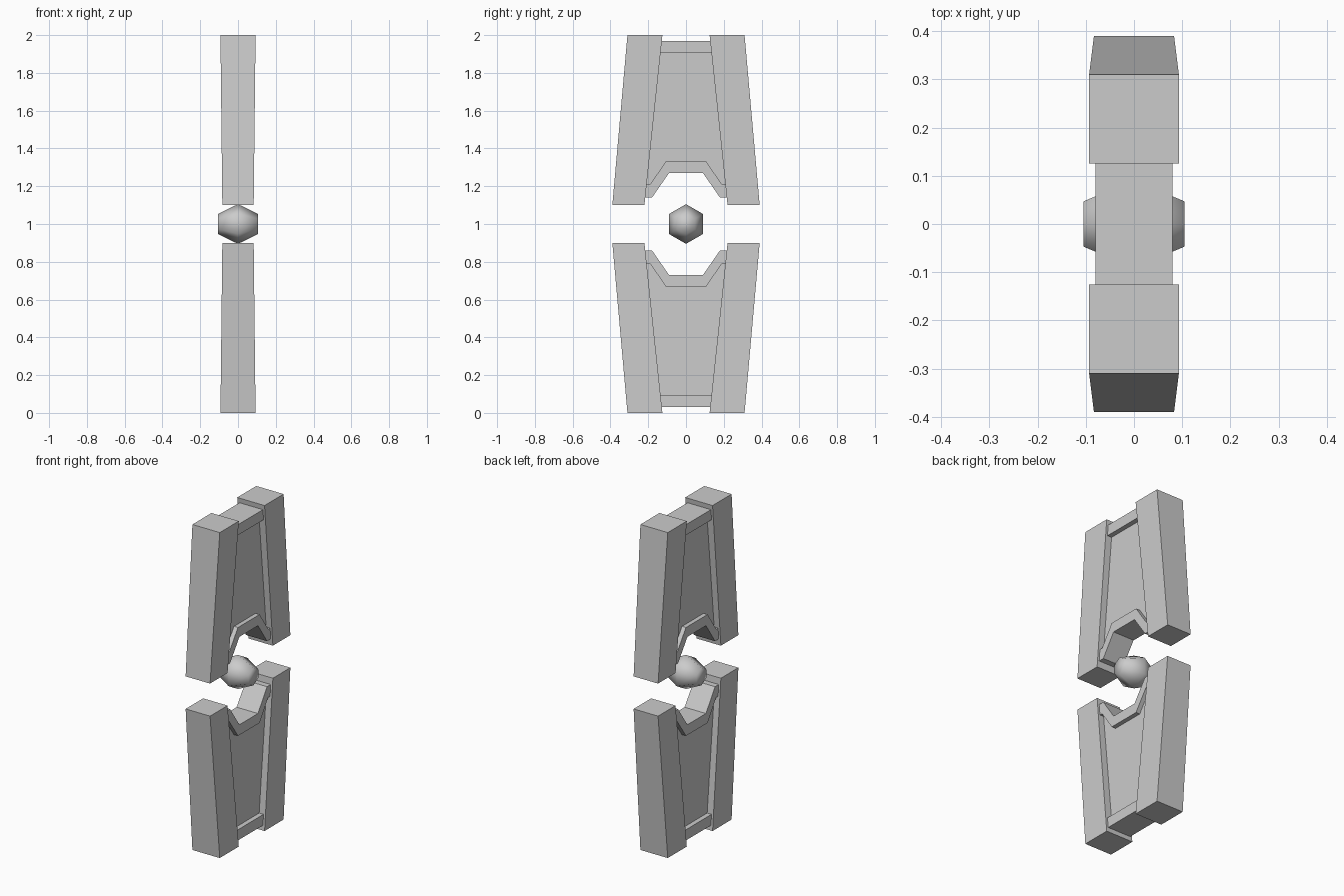
import bpy, bmesh
from math import cos, sin, pi

if "Cube" in bpy.data.objects:
    bpy.data.objects.remove(bpy.data.objects["Cube"])

# All parts are modelled around the centre point (z = 1) and mirrored from the upper half.

def finish(name, bm):
    bmesh.ops.recalc_face_normals(bm, faces=bm.faces)
    mesh = bpy.data.meshes.new(name)
    bm.to_mesh(mesh)
    bm.free()
    obj = bpy.data.objects.new(name, mesh)
    bpy.context.collection.objects.link(obj)
    obj.location.z = 1
    return obj


def slab(name, profile, half_low, half_high, mirror_y=False):
    """Extrude a (y, z) profile along x; half thickness varies with z."""
    def half(z):
        return half_low + (half_high - half_low) * (z - 0.1) / 0.9
    bm = bmesh.new()
    sides = [[bm.verts.new((s * half(z), y, z)) for y, z in profile] for s in (-1, 1)]
    for side in sides:
        bm.faces.new(side)
    n = len(profile)
    for i in range(n):
        j = (i + 1) % n
        bm.faces.new((sides[0][i], sides[0][j], sides[1][j], sides[1][i]))
    obj = finish(name, bm)
    mod = obj.modifiers.new("mirror", 'MIRROR')
    mod.use_axis = (False, mirror_y, True)
    mod.use_mirror_merge = False
    return obj


def symmetric(half):
    return half + [(-y, z) for y, z in reversed(half)]


# Leaning side posts
slab("side_posts", [(0.125, 1), (0.31, 1), (0.39, 0.1), (0.22, 0.1)], 0.083, 0.093, True)

# Recessed web between the posts
slab("web_panel", symmetric([(0.15, 0.94), (0.23, 0.18), (0.186, 0.18), (0.098, 0.305)]),
     0.045, 0.05)

# Raised rail across the outer end
slab("end_rail", symmetric([(0.145, 0.97), (0.155, 0.905)]), 0.071, 0.08)

# Raised arch band around the central ball
outer = [(0.23, 0.21), (0.19, 0.21), (0.105, 0.333)]
inner = [(0.09, 0.27), (0.18, 0.14), (0.235, 0.14)]
slab("arch_band", outer + [(-y, z) for y, z in reversed(outer)]
     + [(-y, z) for y, z in reversed(inner)] + inner, 0.071, 0.08)

# Six-sided ball in the centre
bm = bmesh.new()
rings = [[bm.verts.new((x, r * sin(i * pi / 3), r * cos(i * pi / 3))) for i in range(6)]
         for x, r in ((-0.105, 0.054), (0, 0.105), (0.105, 0.054))]
for a, b in zip(rings, rings[1:]):
    for i in range(6):
        j = (i + 1) % 6
        bm.faces.new((a[i], a[j], b[j], b[i]))
bm.faces.new(rings[0])
bm.faces.new(rings[-1])
for f in bm.faces:
    f.smooth = True
finish("centre_ball", bm)
